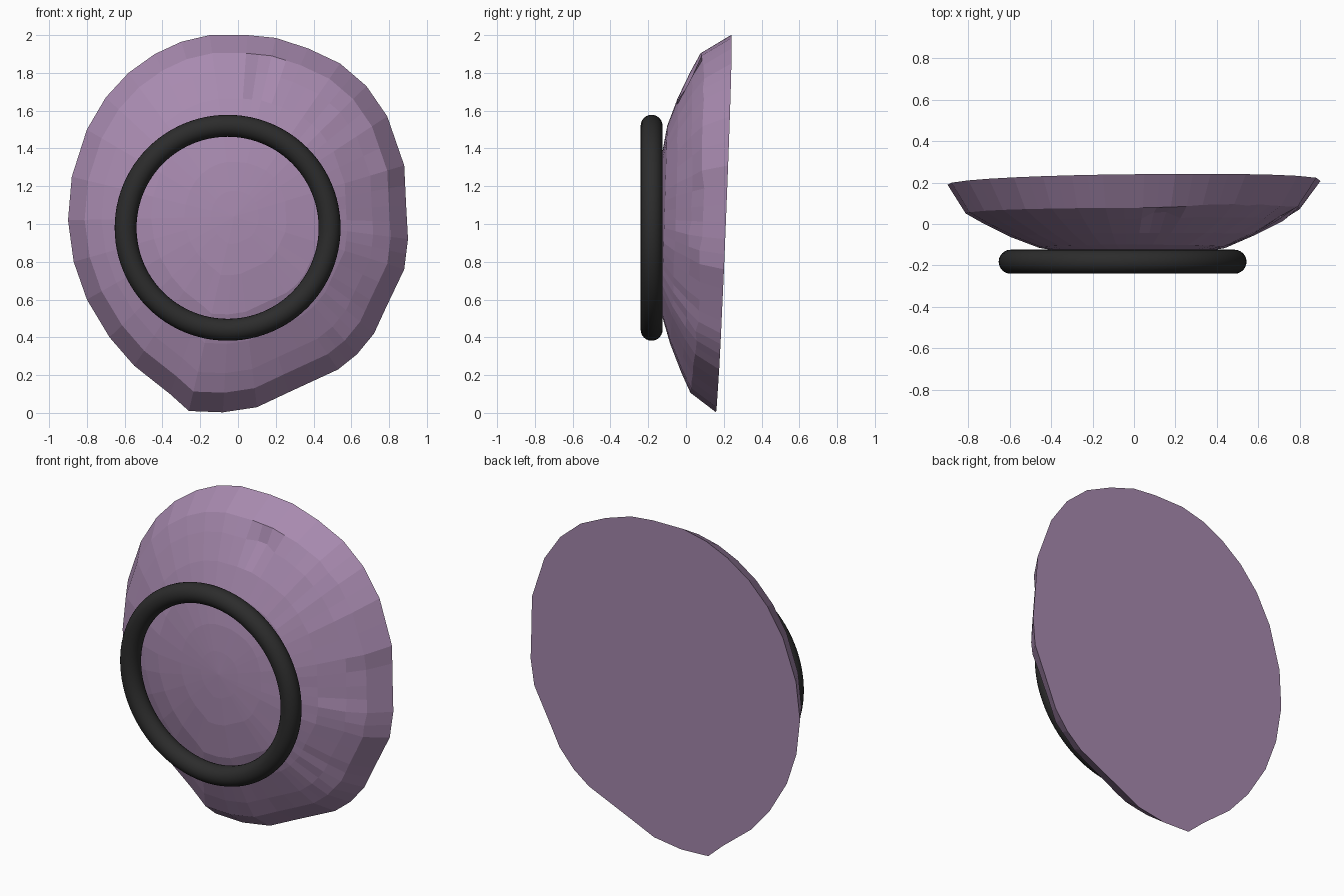
import bpy, bmesh, math, random

if "Cube" in bpy.data.objects:
    bpy.data.objects.remove(bpy.data.objects["Cube"])

random.seed(4)


def material(name, rgb):
    m = bpy.data.materials.new(name)
    m.diffuse_color = (*rgb, 1)
    m.use_nodes = True
    m.node_tree.nodes["Principled BSDF"].inputs["Base Color"].default_value = m.diffuse_color
    return m


mauve = material("mauve", (0.39, 0.255, 0.43))
black = material("black", (0.025, 0.025, 0.025))

# Uneven rim outline as (x, z), clockwise from the top
RIM = [(-.15, 2), (.05, 2), (.2, 1.985), (.37, 1.93), (.54, 1.85), (.68, 1.73),
       (.79, 1.57), (.88, 1.31), (.89, 1.1), (.9, .92), (.88, .76), (.78, .55),
       (.72, .42), (.63, .31), (.53, .23), (.27, .11), (.1, .03), (-.08, .003),
       (-.26, .01), (-.36, .1), (-.55, .25), (-.68, .4), (-.8, .6), (-.87, .8),
       (-.9, 1.02), (-.88, 1.25), (-.8, 1.5), (-.7, 1.67), (-.58, 1.8),
       (-.44, 1.9), (-.3, 1.965)]
# Dome rings: fraction of the rim radius, depth
RINGS = [(.9, .05), (.8, 0), (.65, -.065), (.5, -.115), (.3, -.145), (.14, -.156)]
CX, CZ = -.02, 1.04

outline = []
for (x0, z0), (x1, z1) in zip(RIM, RIM[1:] + RIM[:1]):
    outline += [(x0, z0), ((x0 + x1) / 2, (z0 + z1) / 2)]
n = len(outline)

# Shallow faceted dome with a flat, slightly tilted back
bm = bmesh.new()
loops = [[bm.verts.new((x, .2 + .04 * (z - 1) + .012 * x, z)) for x, z in outline]]
for t, depth in RINGS:
    loop = []
    for x, z in outline:
        px, pz = CX + (x - CX) * t, CZ + (z - CZ) * t
        right = max(0, px) * max(0, t - .5)
        y = depth + .03 * (pz - 1) + .1 * right + random.uniform(-1, 1) * .035 * right
        if math.hypot(px - .1, pz - 1.77) < .07:  # small dent near the top
            y += .03
        loop.append(bm.verts.new((px, y, pz)))
    loops.append(loop)
for a, b in zip(loops, loops[1:]):
    for i in range(n):
        j = (i + 1) % n
        bm.faces.new((a[i], a[j], b[j], b[i]))
pole = bm.verts.new((CX, -.16, CZ))
for i in range(n):
    bm.faces.new((loops[-1][i], loops[-1][(i + 1) % n], pole))
bm.faces.new(loops[0][::-1])
bmesh.ops.recalc_face_normals(bm, faces=bm.faces)
mesh = bpy.data.meshes.new("dome")
bm.to_mesh(mesh)
bm.free()
mesh.materials.append(mauve)
dome = bpy.data.objects.new("dome", mesh)
bpy.context.collection.objects.link(dome)

# Round ring resting on the front of the dome
bpy.ops.mesh.primitive_torus_add(major_radius=.54, minor_radius=.058, major_segments=96,
                                 minor_segments=24, location=(-.055, -.182, .98),
                                 rotation=(math.pi / 2, 0, 0))
ring = bpy.context.object
ring.name = "ring"
ring.data.materials.append(black)
bpy.ops.object.shade_smooth()
